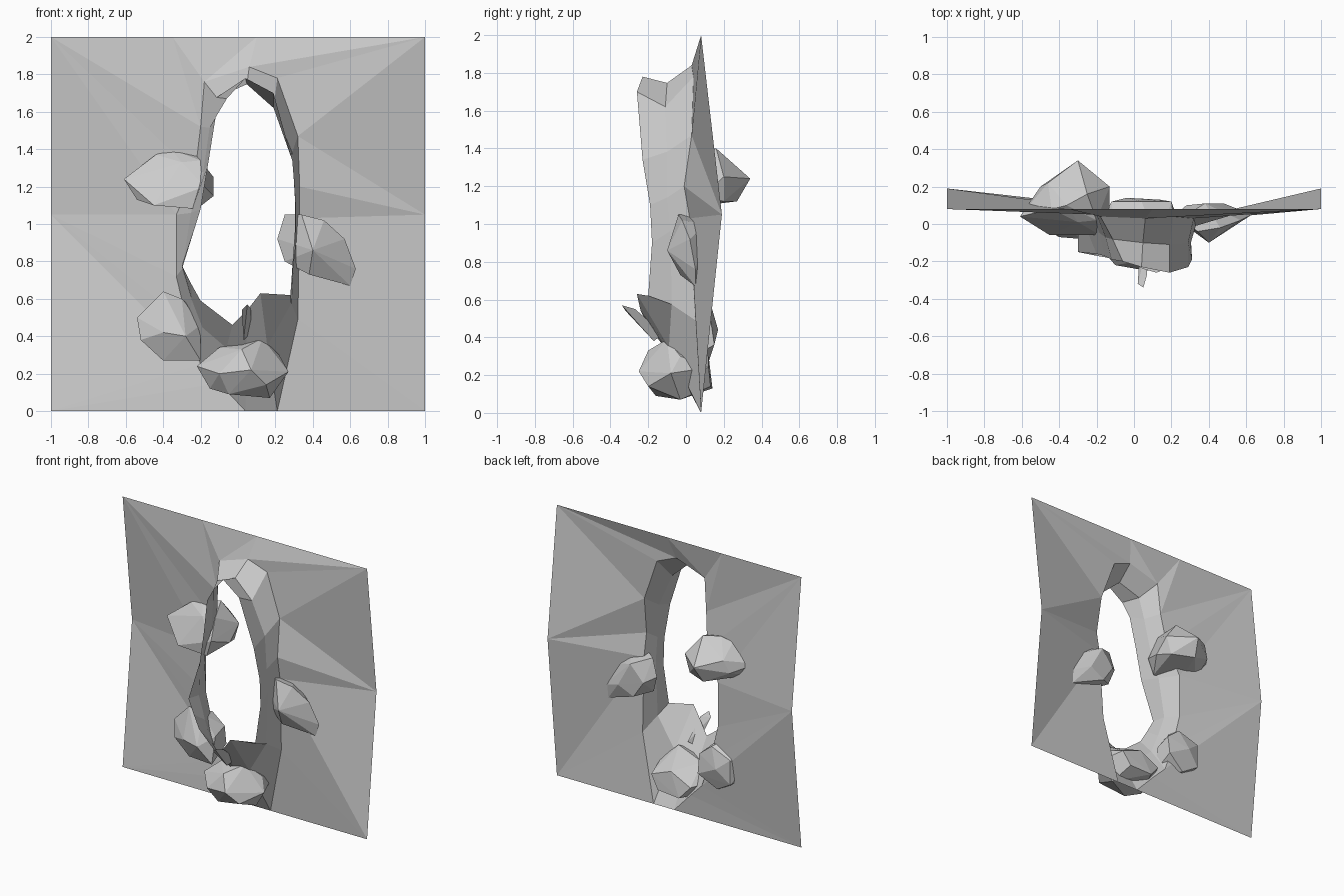
import bpy, bmesh
from mathutils import Vector


def finish(bm, name):
    mesh = bpy.data.meshes.new(name)
    bm.to_mesh(mesh)
    bm.free()
    obj = bpy.data.objects.new(name, mesh)
    bpy.context.collection.objects.link(obj)
    return obj


def rock(name, points):
    """Faceted boulder: convex hull of its corner points."""
    bm = bmesh.new()
    for p in points:
        bm.verts.new(p)
    bmesh.ops.convex_hull(bm, input=bm.verts)
    loose = [v for v in bm.verts if not v.link_faces]
    bmesh.ops.delete(bm, geom=loose, context='VERTS')
    bmesh.ops.recalc_face_normals(bm, faces=bm.faces)
    return finish(bm, name)


# Opening where it meets the wall, clockwise from the top
wall_ring = [(.06, .03, 1.84), (.21, .04, 1.78), (.32, .03, 1.47), (.33, -.01, 1.2),
             (.33, .02, 1.03), (.32, .05, .49), (.21, .08, 0), (.04, .08, 0),
             (-.10, .09, .15), (-.20, .10, .25), (-.27, .10, .47), (-.33, .10, .72),
             (-.33, .10, 1.05), (-.23, .08, 1.27), (-.20, .05, 1.52), (-.18, .04, 1.76)]
# Front rim of the opening
front_ring = [(.04, -.23, 1.78), (.19, -.26, 1.70), (.29, -.23, 1.34), (.31, -.19, 1.1),
              (.31, -.18, .9), (.28, -.20, .62), (.12, -.26, .63), (.05, -.24, .54),
              (-.03, -.20, .46), (-.20, -.17, .59), (-.25, -.16, .68), (-.30, -.15, .78),
              (-.20, -.16, 1.08), (-.16, -.17, 1.32), (-.12, -.19, 1.57), (-.06, -.20, 1.67)]
outer = [(.1, .08, 2), (1, .08, 2), (1, .19, 1.05), (1, .08, 0),
         (-1, .08, 0), (-1, .19, 1.05), (-1, .08, 2), (-.35, .08, 2)]
# Outer point each ring point fans towards
owner = [0, 1, 1, 2, 2, 3, 3, 4, 4, 4, 5, 5, 5, 6, 6, 7, 8]

# Cave wall: fan-shaped facets round the opening
bm = bmesh.new()
W = [bm.verts.new(p) for p in wall_ring]
F = [bm.verts.new(p) for p in front_ring]
centre = Vector((0, -.1, .95))
M = [bm.verts.new(centre + ((a.co + b.co) / 2 - centre) * .95) for a, b in zip(W, F)]
M[0].co.z -= .02
M[1].co.z -= .08
O = [bm.verts.new(p) for p in outer]
n = len(W)
for i in range(n):
    j = (i + 1) % n
    if i != 6:                       # opening touches the floor here
        for k in range(owner[i], owner[i + 1]):
            bm.faces.new((W[i], O[k], O[(k + 1) % 8]))
        bm.faces.new((W[i], O[owner[i + 1] % 8], W[j]))
    # Tunnel lining
    bm.faces.new((W[i], W[j], M[j], M[i]))
    bm.faces.new((M[i], M[j], F[j], F[i]))
bmesh.ops.recalc_face_normals(bm, faces=bm.faces)
finish(bm, "cave_wall")

# Boulders set into the wall
rock("upper_left_rock", [
    (-.61, .04, 1.24), (-.54, .02, 1.13), (-.45, -.06, 1.1), (-.22, -.05, 1.08),
    (-.18, -.06, 1.2), (-.2, .02, 1.34), (-.44, .08, 1.37), (-.36, .1, 1.4), (-.25, .16, 1.4),
    (-.3, .34, 1.24), (-.13, .2, 1.25), (-.13, .09, 1.15), (-.5, .2, 1.2),
    (-.46, .22, 1.29), (-.33, .27, 1.12), (-.17, .2, 1.12), (-.3, .01, 1.33)])
rock("right_rock", [
    (.21, .04, .92), (.25, .02, .8), (.38, -.03, .73), (.6, .05, .67), (.63, .05, .76),
    (.57, .02, .92), (.46, -.02, 1.02), (.34, -.04, 1.05), (.25, .03, 1.05),
    (.4, -.1, .86), (.28, .1, .88), (.48, .11, .82), (.38, .11, 1.0), (.36, .1, .76)])
rock("lower_left_rock", [
    (-.54, .03, .5), (-.4, .0, .64), (-.3, .02, .6), (-.2, .02, .46), (-.2, -.02, .27),
    (-.4, .0, .27), (-.52, .0, .38), (-.4, -.07, .42), (-.28, -.08, .4),
    (-.36, .17, .44), (-.2, .15, .36), (-.46, .14, .34), (-.3, .13, .58),
    (-.46, .14, .52), (-.34, .12, .27), (-.2, .13, .5)])
rock("bottom_rock", [
    (-.22, -.08, .24), (-.15, -.1, .12), (-.05, -.16, .09), (.17, -.03, .07), (.27, -.08, .21),
    (.22, -.03, .3), (.13, -.1, .39), (-.1, -.05, .34), (.07, -.25, .22), (.02, -.2, .33),
    (-.1, -.22, .2), (.15, -.2, .14), (-.12, .12, .22), (.2, .12, .24), (-.04, .14, .13),
    (.14, .13, .14), (.04, .12, .3)])
# Thin shard rising from the cave floor
rock("floor_shard", [(.05, -.34, .57), (.02, -.32, .54), (.07, -.27, .55),
                     (.03, -.17, .38), (.07, -.12, .42)])
